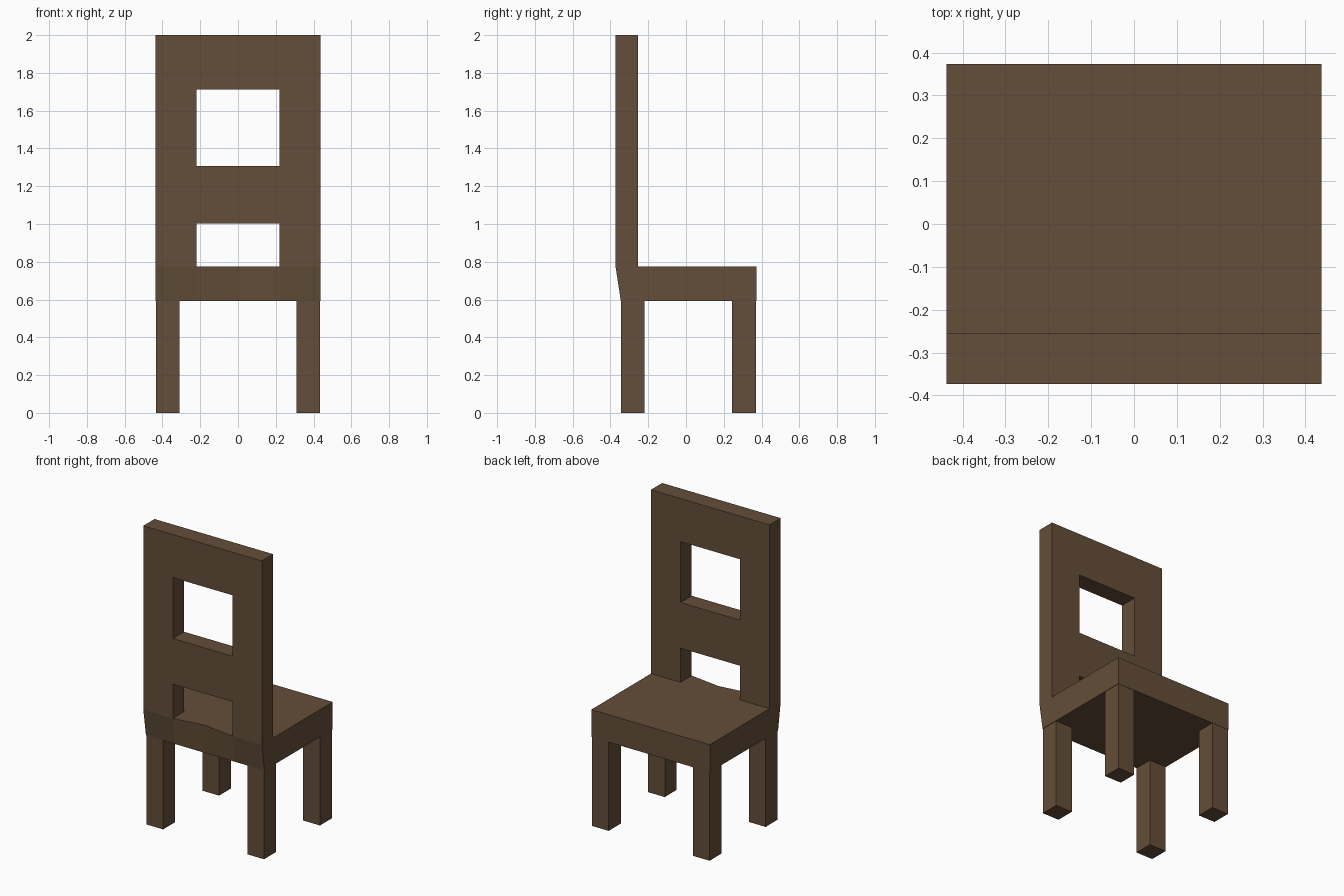
import bpy, bmesh

if "Cube" in bpy.data.objects:
    bpy.data.objects.remove(bpy.data.objects["Cube"])

wood = bpy.data.materials.new("brown wood")
wood.diffuse_color = (0.127, 0.077, 0.041, 1)
wood.use_nodes = True
wood.node_tree.nodes["Principled BSDF"].inputs["Base Color"].default_value = wood.diffuse_color

W, GAP = 0.437, 0.219          # half width of chair, half width of openings
REAR, FRONT = -0.373, 0.373    # depth limits
UNDER, SEAT = 0.592, 0.775     # seat underside and top


def finish(bm, name):
    bmesh.ops.remove_doubles(bm, verts=bm.verts, dist=1e-5)
    bmesh.ops.recalc_face_normals(bm, faces=bm.faces)
    mesh = bpy.data.meshes.new(name)
    bm.to_mesh(mesh)
    bm.free()
    mesh.materials.append(wood)
    obj = bpy.data.objects.new(name, mesh)
    bpy.context.collection.objects.link(obj)
    return obj


def box(name, x0, x1, y0, y1, z0, z1):
    bm = bmesh.new()
    bmesh.ops.create_cube(bm, size=1)
    for v in bm.verts:
        v.co = (x1 if v.co.x > 0 else x0,
                y1 if v.co.y > 0 else y0,
                z1 if v.co.z > 0 else z0)
    return finish(bm, name)


# Seat: side profiles lofted across, rear edge tapering under and dented mid-way
bm = bmesh.new()
rings = []
for x, rear in ((-W, REAR), (-GAP, REAR), (0, -0.343), (GAP, REAR), (W, REAR)):
    profile = ((rear, SEAT), (FRONT, SEAT), (FRONT, UNDER), (-0.345, UNDER))
    rings.append([bm.verts.new((x, y, z)) for y, z in profile])
for a, b in zip(rings, rings[1:]):
    for i in range(4):
        j = (i + 1) % 4
        bm.faces.new((a[i], a[j], b[j], b[i]))
bm.faces.new(rings[0])
bm.faces.new(rings[-1])
finish(bm, "seat")

# Backrest: grid of panels with two openings left out, then given thickness
bm = bmesh.new()
xs = (-W, -GAP, GAP, W)
zs = (SEAT, 1.003, 1.307, 1.713, 2.0)
for i in range(3):
    for k in range(4):
        if i == 1 and k in (0, 2):
            continue
        corners = ((xs[i], zs[k]), (xs[i + 1], zs[k]),
                   (xs[i + 1], zs[k + 1]), (xs[i], zs[k + 1]))
        bm.faces.new([bm.verts.new((x, REAR, z)) for x, z in corners])
bmesh.ops.remove_doubles(bm, verts=bm.verts, dist=1e-5)
ext = bmesh.ops.extrude_face_region(bm, geom=bm.faces[:], use_keep_orig=True)
for v in ext["geom"]:
    if isinstance(v, bmesh.types.BMVert):
        v.co.y = -0.255
finish(bm, "backrest")

# Four square legs
for side, sx in (("left", -1), ("right", 1)):
    x0, x1 = sorted((sx * 0.31, sx * 0.434))
    box("rear_leg_" + side, x0, x1, -0.345, -0.219, 0, UNDER)
    box("front_leg_" + side, x0, x1, 0.244, 0.371, 0, UNDER)
